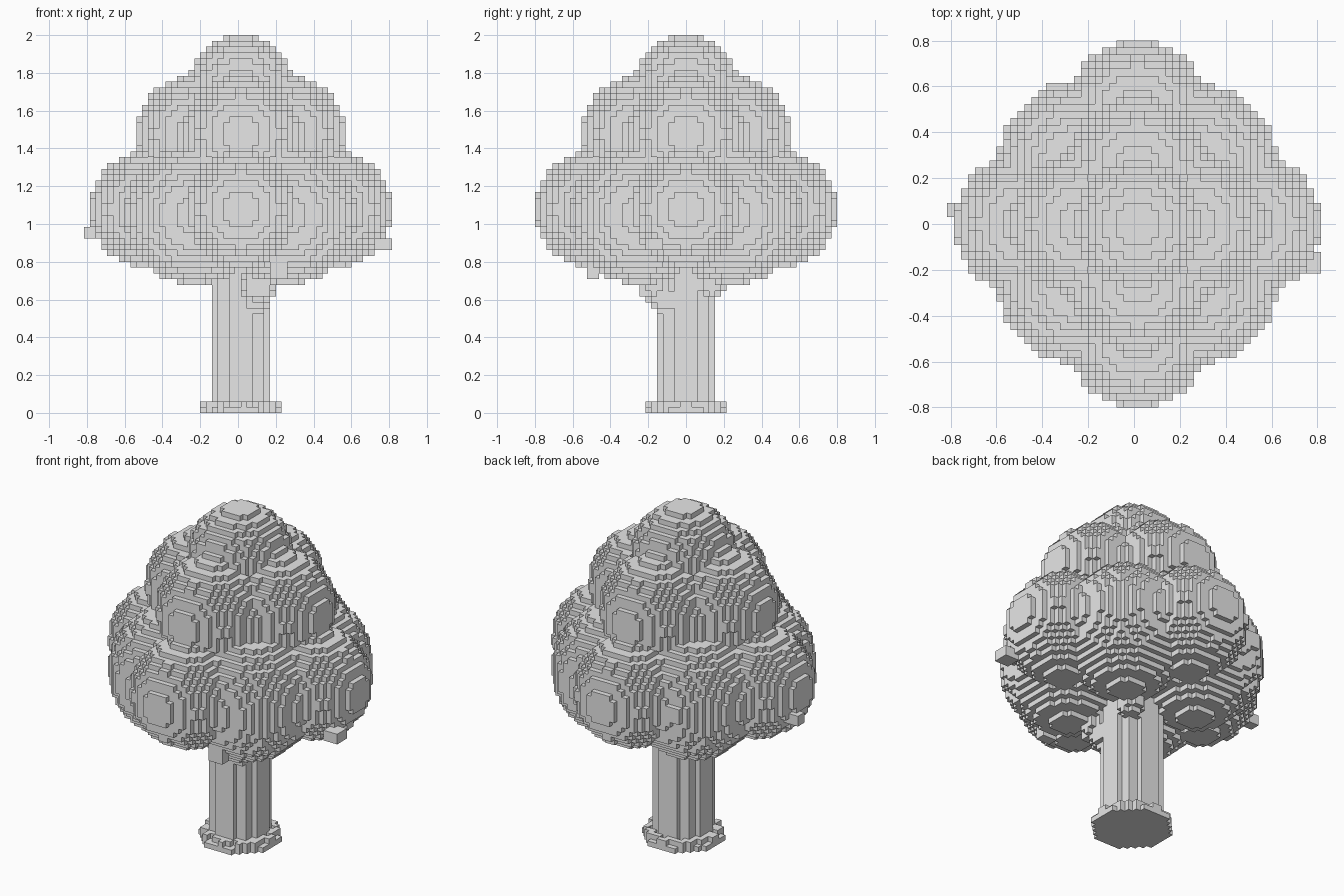
import bpy, bmesh, math
from mathutils import Vector

V = 2 / 65                      # voxel size
CENTRE_X = V / 2                # trunk axis sits half a voxel off centre

cube = bpy.data.objects.get("Cube")
if cube:
    bpy.data.objects.remove(cube)

mat = bpy.data.materials.new("plain grey")
mat.use_nodes = True
GREY = (0.8, 0.8, 0.8, 1)
mat.diffuse_color = GREY
mat.node_tree.nodes["Principled BSDF"].inputs["Base Color"].default_value = GREY


def ball(x, y, z, r):
    """Voxels whose centres lie inside a sphere."""
    def span(c):
        return range(math.floor(c - r), math.ceil(c + r) + 1)
    c = Vector((x, y, z))
    return {(i, j, k) for i in span(x) for j in span(y) for k in span(z)
            if (Vector((i + .5, j + .5, k + .5)) - c).length <= r}


def disc_column(r, z0, z1):
    """Voxels of an upright cylinder on the trunk axis."""
    n = math.ceil(r)
    return {(i, j, k) for i in range(-n, n) for j in range(-n, n)
            for k in range(z0, z1) if math.hypot(i + .5, j + .5) <= r}


def block(x, y, z, sx, sy, sz):
    return {(x + i, y + j, z + k) for i in range(sx)
            for j in range(sy) for k in range(sz)}


def ring(radius, z, r, turn=0):
    """Four balls around the trunk axis."""
    cells = set()
    for q in range(4):
        a = math.radians(turn + 90 * q)
        cells |= ball(round(radius * math.cos(a), 3),
                      round(radius * math.sin(a), 3), z, r)
    return cells


def build(name, cells, hidden=frozenset()):
    """Make a mesh from the exposed voxel faces only."""
    bm = bmesh.new()
    verts = {}

    def vert(p):
        if p not in verts:
            verts[p] = bm.verts.new((p[0] * V + CENTRE_X, p[1] * V, p[2] * V))
        return verts[p]

    for cell in sorted(cells):
        for axis in range(3):
            u, w = (axis + 1) % 3, (axis + 2) % 3
            for side in (0, 1):
                near = list(cell)
                near[axis] += 2 * side - 1
                if tuple(near) in cells or tuple(near) in hidden:
                    continue
                loop = []
                for du, dw in ((0, 0), (1, 0), (1, 1), (0, 1)):
                    p = list(cell)
                    p[axis] += side
                    p[u] += du
                    p[w] += dw
                    loop.append(vert(tuple(p)))
                bm.faces.new(loop if side else loop[::-1])
    mesh = bpy.data.meshes.new(name)
    bm.to_mesh(mesh)
    bm.free()
    mesh.materials.append(mat)
    ob = bpy.data.objects.new(name, mesh)
    bpy.context.collection.objects.link(ob)


# Foliage: lower ring, diagonal lower ring, upper ring, crown and core
foliage = ring(16, 35, 10) | ring(8 * math.sqrt(2), 34, 12, 45)
foliage |= ring(8, 48, 10) | ball(0, 0, 56, 9) | ball(0, 0, 42, 12)

# Small stray leaves
foliage |= block(-27, 1, 30, 2, 2, 2) | block(23, -7, 28, 3, 3, 2)
foliage |= block(-13, 17, 33, 3, 3, 3) | block(5, -17, 23, 3, 2, 3)

# Trunk with a flared foot
trunk = disc_column(5.1, 0, 30) | disc_column(7.1, 0, 1)
trunk |= {c for c in disc_column(6.6, 1, 2) if (c[0] + 2 * c[1]) % 5}

# Short branches rising into the foliage
branches = ball(2.5, -3.5, 19.5, 2.6) | ball(3, -5.5, 22, 3)
branches |= ball(4, 4.5, 22, 2.3)
trunk |= branches
trunk -= foliage

build("foliage", foliage, trunk)
build("trunk", trunk, foliage)
